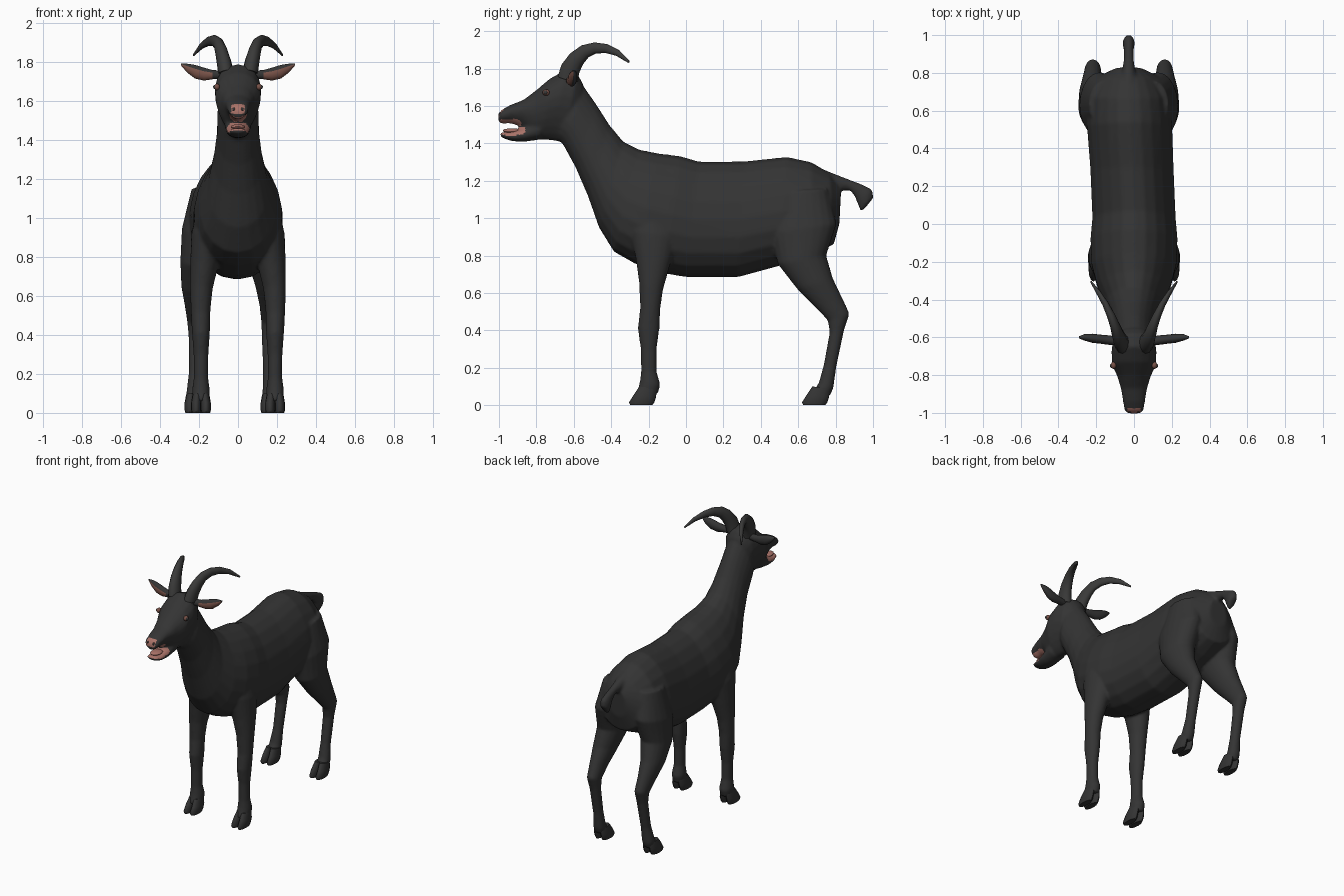
import bpy, bmesh, math
from mathutils import Vector

def mat(name, rgb):
    m = bpy.data.materials.new(name)
    m.diffuse_color = (*rgb, 1)
    return m

BLACK = mat("black_coat", (0.034, 0.034, 0.034))
HORN = mat("dark_horn", (0.042, 0.042, 0.041))
PINK = mat("pink_skin", (0.40, 0.17, 0.14))
EAR = mat("inner_ear_brown", (0.19, 0.085, 0.065))

def skew(v):
    # hindquarters stand slightly to one side
    return Vector((v.x - 0.028 * min(1, max(0, (v.y - 0.1) / 0.5)), v.y, v.z))

def skin(bm, rings):
    loops = [[bm.verts.new(skew(p)) for p in r] for r in rings]
    n = len(loops[0])
    for a, b in zip(loops, loops[1:]):
        for i in range(n):
            bm.faces.new((a[i], a[(i + 1) % n], b[(i + 1) % n], b[i]))
    bm.faces.new(loops[0])
    bm.faces.new(loops[-1])

def rings_of(stations, side=1, egg=0.0, n=20):
    # station: front/top y,z  -  rear/bottom y,z  -  centre x, half width
    out = []
    for y1, z1, y2, z2, xc, hw in stations:
        ring = []
        for i in range(n):
            a = 2 * math.pi * i / n
            s, c = math.sin(a), math.cos(a)
            ring.append(Vector((side * xc + hw * c * (1 + egg * s),
                                (y1 + y2) / 2 + (y1 - y2) / 2 * s,
                                (z1 + z2) / 2 + (z1 - z2) / 2 * s)))
        out.append(ring)
    return out

def finish(name, bm, mats, angle=60):
    bmesh.ops.recalc_face_normals(bm, faces=bm.faces)
    me = bpy.data.meshes.new(name)
    bm.to_mesh(me)
    bm.free()
    ob = bpy.data.objects.new(name, me)
    bpy.context.collection.objects.link(ob)
    for m in mats:
        me.materials.append(m)
    bpy.ops.object.select_all(action='DESELECT')
    bpy.context.view_layer.objects.active = ob
    ob.select_set(True)
    bpy.ops.object.shade_smooth_by_angle(angle=math.radians(angle))
    return ob

torso = [(0.83, 1.17, 0.82, 0.97, 0, 0.07), (0.77, 1.24, 0.79, 0.86, 0, 0.16),
         (0.67, 1.30, 0.67, 0.80, 0, 0.215), (0.54, 1.328, 0.50, 0.745, 0, 0.225),
         (0.30, 1.303, 0.28, 0.685, 0, 0.22), (0.07, 1.303, 0.0, 0.685, 0, 0.22),
         (-0.03, 1.332, -0.12, 0.705, 0, 0.23), (-0.15, 1.347, -0.27, 0.755, 0, 0.225),
         (-0.25, 1.367, -0.385, 0.82, 0, 0.195), (-0.335, 1.41, -0.465, 0.95, 0, 0.155),
         (-0.41, 1.50, -0.525, 1.12, 0, 0.125), (-0.48, 1.61, -0.59, 1.27, 0, 0.108),
         (-0.55, 1.71, -0.655, 1.39, 0, 0.105), (-0.60, 1.75, -0.68, 1.42, 0, 0.09)]
head = [(-0.55, 1.72, -0.63, 1.40, 0, 0.08), (-0.58, 1.77, -0.66, 1.405, 0, 0.105),
        (-0.65, 1.79, -0.71, 1.415, 0, 0.115), (-0.73, 1.745, -0.77, 1.42, 0, 0.112),
        (-0.80, 1.685, -0.82, 1.425, 0, 0.085), (-0.87, 1.632, -0.88, 1.49, 0, 0.066),
        (-0.94, 1.605, -0.94, 1.507, 0, 0.056), (-0.985, 1.58, -0.985, 1.505, 0, 0.05),
        (-1.003, 1.555, -1.003, 1.515, 0, 0.033)]
jaw = [(-0.78, 1.54, -0.78, 1.42, 0, 0.07), (-0.87, 1.485, -0.87, 1.408, 0, 0.06),
       (-0.94, 1.462, -0.93, 1.412, 0, 0.053), (-0.985, 1.46, -0.97, 1.425, 0, 0.043),
       (-0.995, 1.455, -0.99, 1.435, 0, 0.025)]
tail = [(0.70, 1.275, 0.74, 1.13, 0, 0.06), (0.80, 1.235, 0.825, 1.148, 0, 0.034),
        (0.87, 1.208, 0.88, 1.148, 0, 0.026), (0.94, 1.182, 0.905, 1.11, 0, 0.026),
        (0.995, 1.155, 0.92, 1.07, 0, 0.032), (1.003, 1.11, 0.93, 1.045, 0, 0.028),
        (0.955, 1.05, 0.935, 1.035, 0, 0.01)]
front_leg = [(-0.28, 1.10, -0.08, 1.10, 0.12, 0.08), (-0.30, 0.93, -0.04, 0.90, 0.15, 0.09),
             (-0.268, 0.78, -0.085, 0.75, 0.172, 0.073), (-0.25, 0.65, -0.122, 0.62, 0.188, 0.058),
             (-0.245, 0.52, -0.137, 0.52, 0.192, 0.05), (-0.258, 0.41, -0.142, 0.41, 0.19, 0.046),
             (-0.242, 0.30, -0.157, 0.30, 0.19, 0.038), (-0.24, 0.18, -0.157, 0.18, 0.19, 0.037),
             (-0.248, 0.12, -0.137, 0.11, 0.19, 0.046), (-0.265, 0.06, -0.15, 0.06, 0.19, 0.043)]
hind_leg = [(0.50, 1.14, 0.76, 1.16, 0.12, 0.09), (0.45, 0.92, 0.805, 0.97, 0.155, 0.105),
            (0.49, 0.755, 0.75, 0.80, 0.173, 0.095), (0.595, 0.62, 0.785, 0.68, 0.19, 0.073),
            (0.69, 0.525, 0.835, 0.575, 0.192, 0.053), (0.757, 0.455, 0.875, 0.49, 0.19, 0.043),
            (0.768, 0.39, 0.845, 0.40, 0.188, 0.038), (0.737, 0.22, 0.803, 0.20, 0.19, 0.034),
            (0.71, 0.12, 0.788, 0.09, 0.195, 0.042), (0.67, 0.06, 0.77, 0.05, 0.195, 0.042)]

# Body: all coat parts fused into one smooth skin
bm = bmesh.new()
skin(bm, rings_of(torso, egg=-0.14))
skin(bm, rings_of(head, egg=0.3))
skin(bm, rings_of(jaw))
skin(bm, rings_of(tail))
for s in (1, -1):
    skin(bm, rings_of(front_leg, s))
    skin(bm, rings_of(hind_leg, s))
body = finish("body", bm, [BLACK, PINK])
rm = body.modifiers.new("fuse", 'REMESH')
rm.mode, rm.voxel_size = 'VOXEL', 0.0095
sm = body.modifiers.new("soften", 'SMOOTH')
sm.factor, sm.iterations = 0.5, 5
dg = bpy.context.evaluated_depsgraph_get()
body.data = bpy.data.meshes.new_from_object(body.evaluated_get(dg))
body.modifiers.clear()
body.data.materials.clear()
for m in (BLACK, PINK):
    body.data.materials.append(m)
for p in body.data.polygons:
    c, n = p.center, p.normal
    mouth = c.y < -0.86 and 1.43 < c.z < 1.53 and (
        (c.z < 1.49 and n.z > 0.15) or (c.z > 1.48 and n.z < -0.6))
    nose = c.y < -0.975 and c.z > 1.535 and abs(c.x) < 0.035
    p.material_index = 1 if mouth or nose else 0
    p.use_smooth = True

def ball(name, loc, r, m, squash=(1, 1, 1)):
    bm = bmesh.new()
    bmesh.ops.create_uvsphere(bm, u_segments=14, v_segments=10, radius=r)
    for v in bm.verts:
        v.co = Vector(loc) + Vector(a * b for a, b in zip(v.co, squash))
    return finish(name, bm, [m])

horn_path = [(0.062, -0.632, 1.745, 0.055), (0.072, -0.618, 1.80, 0.052), (0.085, -0.585, 1.852, 0.045),
             (0.10, -0.54, 1.892, 0.037), (0.122, -0.485, 1.91, 0.030), (0.15, -0.425, 1.907, 0.024),
             (0.187, -0.365, 1.883, 0.017), (0.228, -0.305, 1.835, 0.006)]
# ear: x, y, z, half thickness, half height
ear_path = [(0.08, -0.62, 1.735, 0.022, 0.022), (0.13, -0.615, 1.735, 0.025, 0.024),
            (0.175, -0.61, 1.738, 0.024, 0.034), (0.22, -0.605, 1.75, 0.024, 0.036),
            (0.26, -0.60, 1.768, 0.018, 0.024), (0.292, -0.60, 1.787, 0.005, 0.005)]

for s, side in ((1, "right"), (-1, "left")):
    # Horns
    bm = bmesh.new()
    pts = [Vector((s * x, y, z)) for x, y, z, r in horn_path]
    rings = []
    for i, p in enumerate(pts):
        t = (pts[min(i + 1, len(pts) - 1)] - pts[max(i - 1, 0)]).normalized()
        u = (Vector((1, 0, 0)) - t * t.x).normalized()
        w, r = t.cross(u), horn_path[i][3]
        rings.append([p + u * r * 0.72 * math.cos(k * math.pi / 6) + w * r * math.sin(k * math.pi / 6)
                      for k in range(12)])
    skin(bm, rings)
    finish("horn_" + side, bm, [HORN])

    # Ears with brown inner face
    bm = bmesh.new()
    skin(bm, [[Vector((s * x, y + t * math.cos(k * math.pi / 7), z + h * math.sin(k * math.pi / 7)))
               for k in range(14)] for x, y, z, t, h in ear_path])
    ear = finish("ear_" + side, bm, [BLACK, EAR])
    for p in ear.data.polygons:
        if p.normal.y < -0.35 and p.normal.z < 0.45 and abs(p.center.x) > 0.14:
            p.material_index = 1

    # Eyes and nostrils
    ball("eye_rim_" + side, (s * 0.108, -0.748, 1.672), 0.019, EAR, (0.8, 1, 0.9))
    ball("eye_pupil_" + side, (s * 0.117, -0.751, 1.672), 0.011, HORN)
    ball("nostril_" + side, (s * 0.022, -0.992, 1.555), 0.010, BLACK, (0.8, 1, 1.2))

    # Cloven hooves
    for leg, y0, xc in (("front", 0, 0.19), ("hind", 0.925, 0.195)):
        for k, toe in ((-1, "inner"), (1, "outer")):
            x = xc + k * 0.025
            bm = bmesh.new()
            skin(bm, rings_of([(-0.25 + y0, 0.10, -0.155 + y0, 0.09, x - k * 0.006, 0.024),
                               (-0.28 + y0, 0.055, -0.16 + y0, 0.045, x, 0.026),
                               (-0.305 + y0, 0.015, -0.17 + y0, 0.015, x, 0.026),
                               (-0.298 + y0, 0.0, -0.18 + y0, 0.0, x, 0.022)], s, n=12))
            finish(f"hoof_{leg}_{side}_{toe}", bm, [BLACK])

# Tongue
ball("tongue", (0, -0.93, 1.468), 0.05, PINK, (0.75, 1, 0.25))
